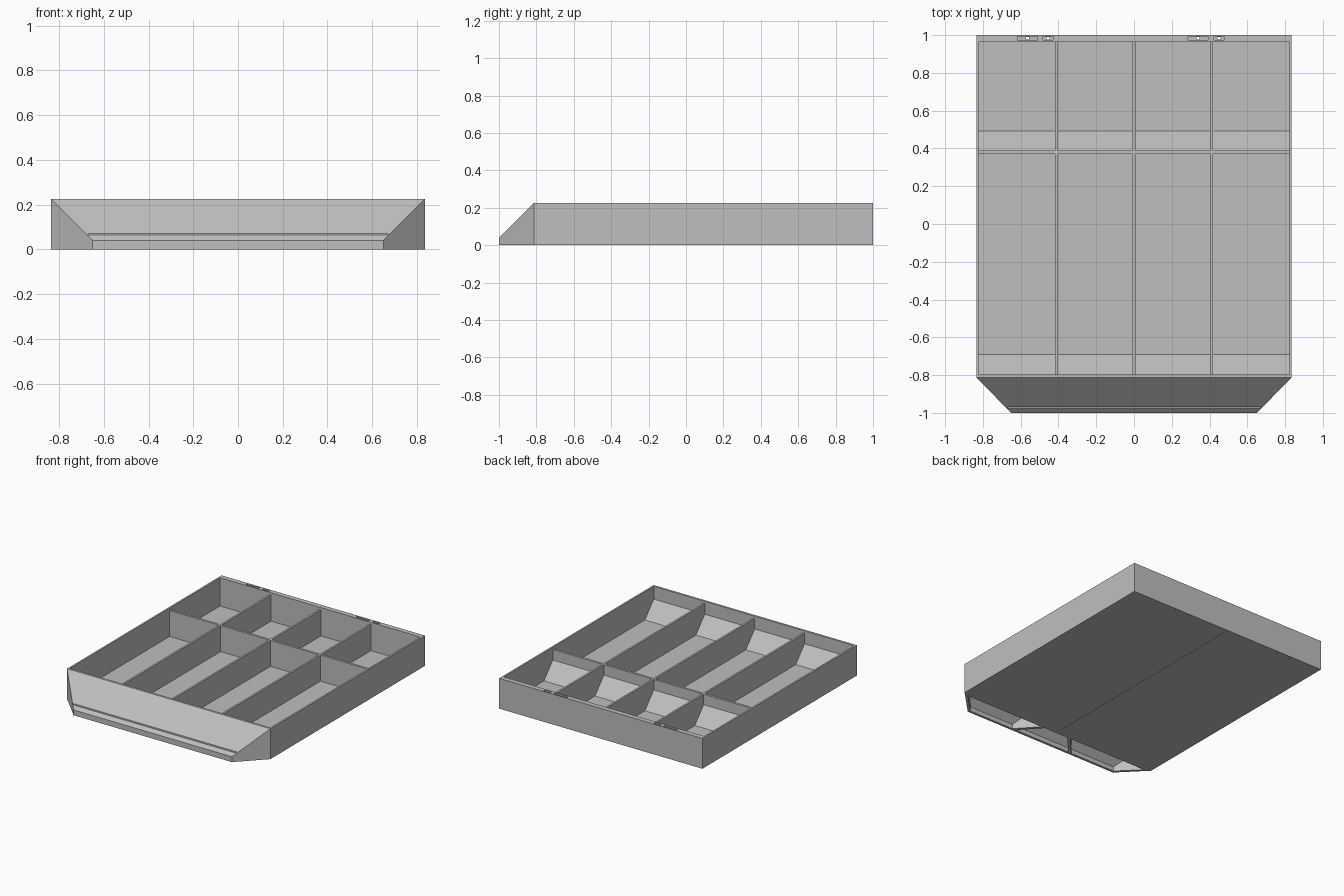
import bpy
import bmesh
from mathutils import Vector

if "Cube" in bpy.data.objects:
    bpy.data.objects.remove(bpy.data.objects["Cube"])

grey = bpy.data.materials.new("plain grey")
grey.diffuse_color = (0.52, 0.52, 0.52, 1)
grey.use_nodes = True
grey.node_tree.nodes["Principled BSDF"].inputs["Base Color"].default_value = grey.diffuse_color


def hull(name, points):
    """Convex solid around a few corner points."""
    bm = bmesh.new()
    for p in points:
        bm.verts.new(Vector(p))
    bmesh.ops.convex_hull(bm, input=bm.verts)
    bmesh.ops.dissolve_limit(bm, angle_limit=0.01, verts=bm.verts, edges=bm.edges)
    bmesh.ops.recalc_face_normals(bm, faces=bm.faces)
    mesh = bpy.data.meshes.new(name)
    bm.to_mesh(mesh)
    bm.free()
    mesh.materials.append(grey)
    ob = bpy.data.objects.new(name, mesh)
    bpy.context.collection.objects.link(ob)
    return ob


def box(name, x0, x1, y0, y1, z0, z1):
    return hull(name, [(x, y, z) for x in (x0, x1) for y in (y0, y1) for z in (z0, z1)])


def cut(target, cutter):
    """Subtract the cutter and discard it."""
    mod = target.modifiers.new("cut", 'BOOLEAN')
    mod.operation = 'DIFFERENCE'
    mod.solver = 'EXACT'
    mod.object = cutter
    bpy.context.view_layer.objects.active = target
    bpy.ops.object.modifier_apply(modifier=mod.name)
    bpy.data.objects.remove(cutter)


W, H, FRONT = 0.835, 0.225, -0.813     # half width, height, start of the nose
INX, INB, INF = 0.822, 0.963, -0.796   # inner faces of the walls
FLOOR, DIV_TOP = 0.015, 0.208

# Tray body with a sloped nose whose sides taper
outline = []
for s in (-1, 1):
    outline += [(s * W, y, z) for y in (1, FRONT) for z in (0, H)]
    outline += [(s * 0.65, -1, 0), (s * 0.65, -1, 0.04)]
body = hull("tray_body", outline)
cut(body, box("cavity", -INX, INX, INF, INB, FLOOR, 0.4))

# Three hollow pockets under the nose, parted by slanted ribs
YB, YF = -0.833, -0.982
for back, front in (((-0.787, -0.13), (-0.64, -0.265)),
                    ((-0.10, 0.10), (-0.235, 0.235)),
                    ((0.13, 0.787), (0.265, 0.64))):
    pts = [(x, YB, z) for x in back for z in (-0.02, 0.18)]
    pts += [(x, YF, z) for x in front for z in (-0.02, 0.033)]
    cut(body, hull("pocket", pts))

# Fine groove across the nose slope
cut(body, box("groove", -0.67, 0.67, -0.977, -0.970, 0.058, 0.071))

# Slots in the thick back wall, each with a small hole running through
for cx, half in ((-0.563, 0.053), (-0.456, 0.026), (0.338, 0.053), (0.45, 0.026)):
    cut(body, box("slot", cx - half, cx + half, 0.974, 0.993, 0.12, 0.4))
    cut(body, box("hole", cx - 0.008, cx + 0.008, 0.976, 0.991, -0.1, 0.15))

# Seam along the underside
cut(body, box("seam", -0.002, 0.002, -0.80, 1.1, -0.1, 0.002))

# Dividers
for i, x in enumerate((-0.41, 0, 0.41)):
    box(f"long_divider_{i + 1}", x - 0.007, x + 0.007, INF - 0.003, INB + 0.003,
        FLOOR - 0.003, DIV_TOP)
box("cross_divider", -INX - 0.003, INX + 0.003, 0.371, 0.388, FLOOR - 0.003, DIV_TOP)

# Finger ramps at the front of each row of compartments
for name, y in (("front_ramp", INF), ("rear_ramp", 0.388)):
    hull(name, [(x, yy, z) for x in (-INX, INX) for yy, z in
                ((y - 0.003, FLOOR - 0.003), (y - 0.003, 0.13),
                 (y, 0.13), (y + 0.104, FLOOR), (y + 0.104, FLOOR - 0.003))])
